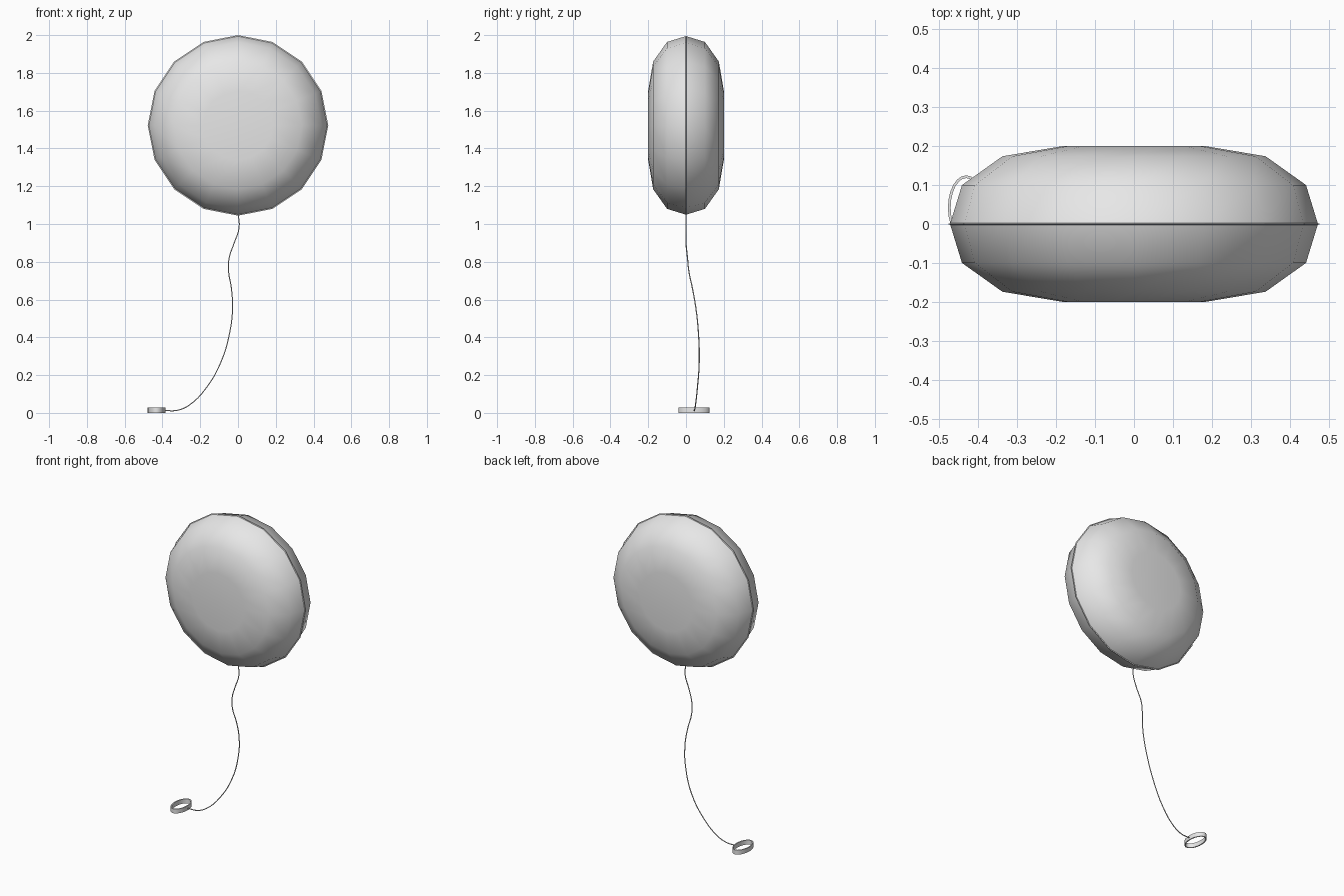
import bpy, bmesh, math
from mathutils import Vector

cube = bpy.data.objects.get("Cube")
if cube:
    bpy.data.objects.remove(cube, do_unlink=True)

grey = bpy.data.materials.new("soft_grey")
grey.use_nodes = True
grey.diffuse_color = (0.8, 0.8, 0.8, 1)
grey.node_tree.nodes["Principled BSDF"].inputs["Base Color"].default_value = (0.8, 0.8, 0.8, 1)


def add_object(name, bm):
    """Turn a bmesh into a smooth-shaded object."""
    bmesh.ops.recalc_face_normals(bm, faces=bm.faces)
    for face in bm.faces:
        face.smooth = True
    mesh = bpy.data.meshes.new(name)
    bm.to_mesh(mesh)
    bm.free()
    mesh.materials.append(grey)
    obj = bpy.data.objects.new(name, mesh)
    bpy.context.collection.objects.link(obj)
    return obj


def lathe(bm, profile, steps):
    """Spin (radius, y) points around the y axis."""
    verts = [bm.verts.new((r, y, 0)) for r, y in profile]
    edges = [bm.edges.new(pair) for pair in zip(verts, verts[1:])]
    bmesh.ops.spin(bm, geom=verts + edges, cent=(0, 0, 0), axis=(0, 1, 0),
                   angle=math.tau, steps=steps)
    bmesh.ops.remove_doubles(bm, verts=bm.verts, dist=0.0005)


# Balloon: two puffed halves meeting in a thin welded seam
half = [(0.478, 0), (0.472, 0.002), (0.442, 0.1), (0.338, 0.174), (0.184, 0.2), (0, 0.188)]
profile = [(r, -y) for r, y in reversed(half)] + half[1:]
bm = bmesh.new()
lathe(bm, profile, 16)
for edge in bm.edges:
    if all(abs(v.co.y) < 0.01 for v in edge.verts):
        edge.smooth = False
balloon = add_object("balloon", bm)
balloon.location.z = 1.522

# String: a thin tube drifting down to the ring
path = [(0, 0, 1.06), (0.006, 0, 0.98), (-0.02, 0, 0.9), (-0.047, 0.008, 0.82),
        (-0.05, 0.015, 0.75), (-0.035, 0.034, 0.66), (-0.029, 0.053, 0.55),
        (-0.045, 0.066, 0.42), (-0.09, 0.07, 0.27), (-0.17, 0.06, 0.13),
        (-0.26, 0.05, 0.04), (-0.32, 0.045, 0.014), (-0.388, 0.042, 0.012)]
curve = bpy.data.curves.new("string", "CURVE")
curve.dimensions = "3D"
curve.bevel_depth = 0.003
curve.bevel_resolution = 1
curve.resolution_u = 4
curve.use_fill_caps = True
spline = curve.splines.new("BEZIER")
spline.bezier_points.add(len(path) - 1)
for point, co in zip(spline.bezier_points, path):
    point.co = Vector(co)
    point.handle_left_type = point.handle_right_type = "AUTO"
curve.materials.append(grey)
bpy.context.collection.objects.link(bpy.data.objects.new("string", curve))

# Ring: an oval band lying flat on the ground
bm = bmesh.new()
lathe(bm, [(1, 0), (1, 1), (0.9, 1), (0.9, 0), (1, 0)], 24)
for v in bm.verts:
    r, a = math.hypot(v.co.x, v.co.z), math.atan2(v.co.z, v.co.x)
    inset = 0.007 if r < 0.95 else 0
    v.co = ((0.047 - inset) * math.cos(a), (0.083 - inset) * math.sin(a), 0.028 * v.co.y)
for edge in bm.edges:
    if abs(edge.calc_face_angle(0)) > 0.9:
        edge.smooth = False
ring = add_object("ring", bm)
ring.location = (-0.431, 0.042, 0)
